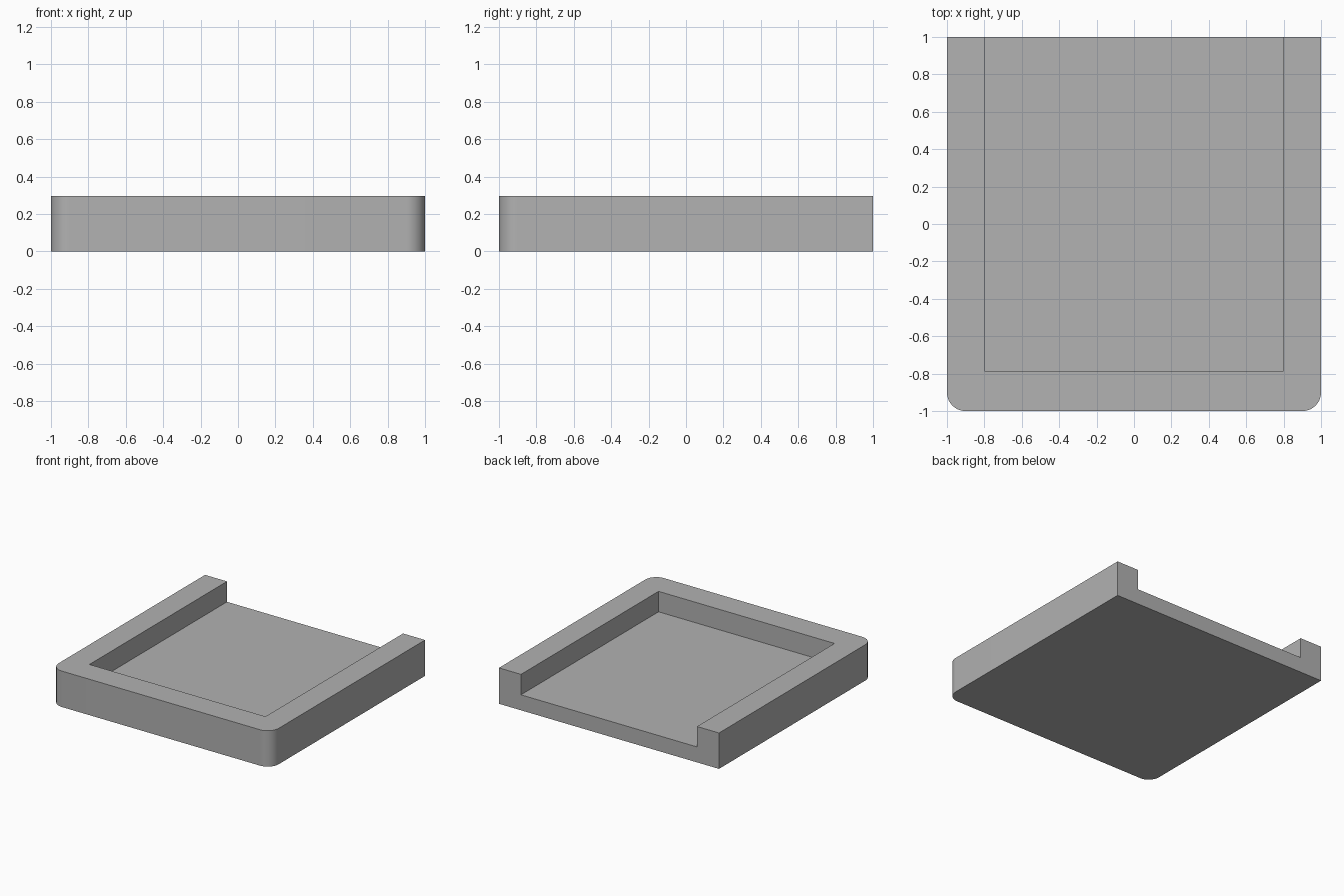
import bpy
import bmesh
from math import cos, sin, pi, radians

cube = bpy.data.objects.get("Cube")
if cube:
    bpy.data.objects.remove(cube, do_unlink=True)

HEIGHT, FLOOR = 0.295, 0.127   # overall height, recess floor height
RADIUS, STEPS = 0.1, 16        # rounded front corners
INNER_X, INNER_FRONT = 0.8, -0.786

grey = bpy.data.materials.new("light grey")
grey.use_nodes = True
colour = (0.445, 0.445, 0.445, 1)
grey.diffuse_color = colour
grey.node_tree.nodes["Principled BSDF"].inputs["Base Color"].default_value = colour


def prism(name, outline, bottom, top):
    """Extrude a counter-clockwise outline between two heights."""
    bm = bmesh.new()
    face = bm.faces.new([bm.verts.new((x, y, bottom)) for x, y in outline])
    extruded = bmesh.ops.extrude_face_region(bm, geom=[face], use_keep_orig=True)
    verts = [g for g in extruded["geom"] if isinstance(g, bmesh.types.BMVert)]
    bmesh.ops.translate(bm, verts=verts, vec=(0, 0, top - bottom))
    bmesh.ops.recalc_face_normals(bm, faces=bm.faces)
    mesh = bpy.data.meshes.new(name)
    bm.to_mesh(mesh)
    bm.free()
    mesh.materials.append(grey)
    obj = bpy.data.objects.new(name, mesh)
    bpy.context.collection.objects.link(obj)
    return obj


def corner(cx, start):
    """Quarter-circle points of one front corner."""
    angles = [start + pi / 2 * i / STEPS for i in range(STEPS + 1)]
    return [(cx + RADIUS * cos(a), RADIUS - 1 + RADIUS * sin(a)) for a in angles]


# Tray body: square back, rounded front corners
outline = [(1, 1), (-1, 1)] + corner(RADIUS - 1, pi) + corner(1 - RADIUS, 1.5 * pi)
tray = prism("tray", outline, 0, HEIGHT)

# Recess, open at the back
recess = [(-INNER_X, INNER_FRONT), (INNER_X, INNER_FRONT), (INNER_X, 1.2), (-INNER_X, 1.2)]
cutter = prism("recess_cutter", recess, FLOOR, HEIGHT + 0.2)
cutter.hide_render = True

cut = tray.modifiers.new("recess", 'BOOLEAN')
cut.operation = 'DIFFERENCE'
cut.solver = 'EXACT'
cut.object = cutter

bpy.ops.object.select_all(action='DESELECT')
tray.select_set(True)
bpy.context.view_layer.objects.active = tray
bpy.ops.object.modifier_apply(modifier=cut.name)
bpy.data.objects.remove(cutter, do_unlink=True)

bpy.ops.object.shade_smooth_by_angle(angle=radians(30))
